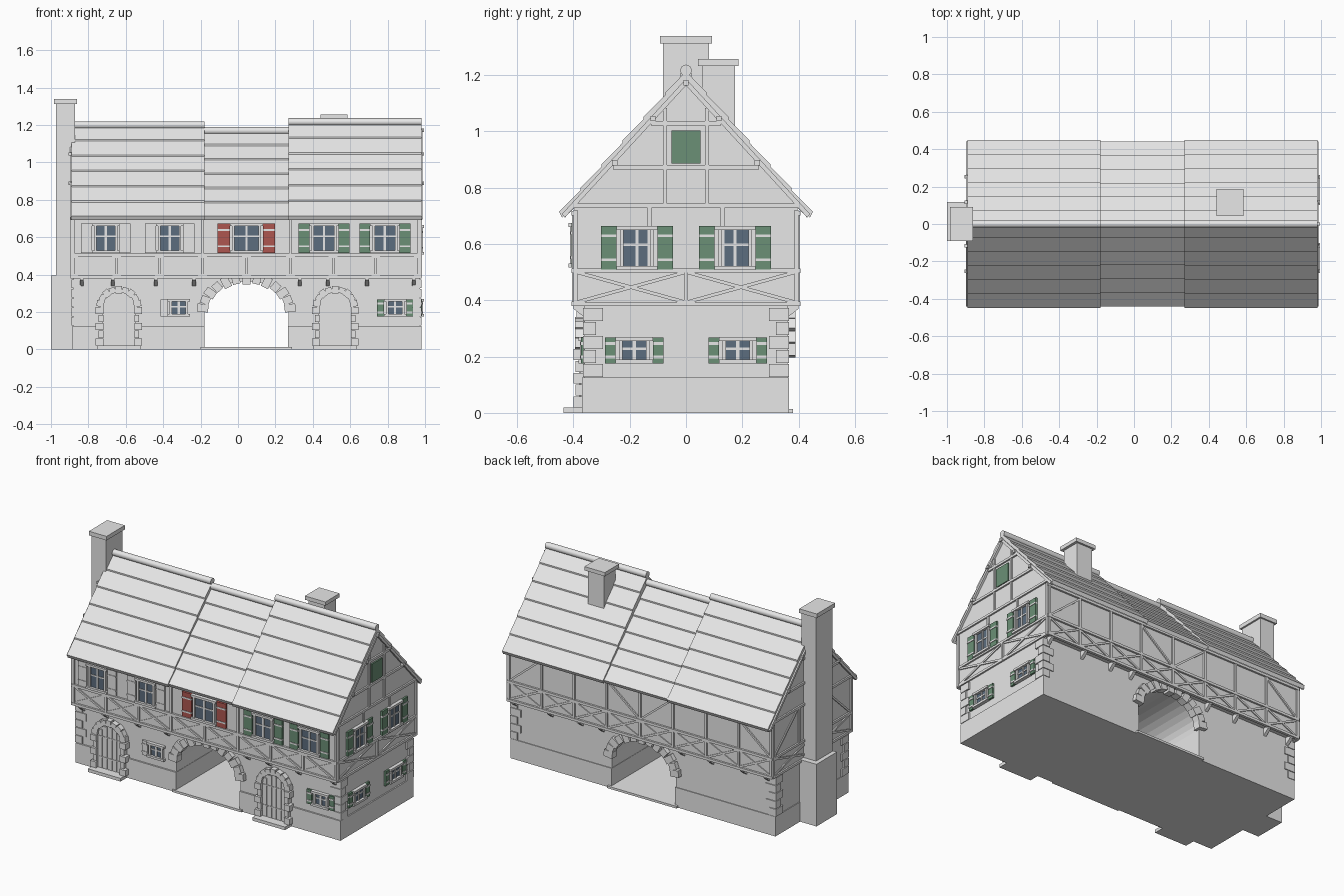
import bpy, bmesh, math
from mathutils import Matrix, Vector

cube = bpy.data.objects.get("Cube")
if cube:
    bpy.data.objects.remove(cube, do_unlink=True)

COLOURS = {"pale_grey": (0.8, 0.8, 0.8), "shutter_green": (0.147, 0.279, 0.181),
           "shutter_red": (0.42, 0.093, 0.08), "glass_blue": (0.107, 0.153, 0.209)}
mats = {}
for key, rgb in COLOURS.items():
    m = bpy.data.materials.new(key)
    m.use_nodes = True
    m.diffuse_color = (*rgb, 1)
    m.node_tree.nodes["Principled BSDF"].inputs["Base Color"].default_value = (*rgb, 1)
    mats[key] = m

GREY, GREEN, RED, GLASS = COLOURS
parts = {}


def mesh_for(name, mat=GREY):
    return parts.setdefault((name, mat), bmesh.new())


def frame(x, y, turn):
    """Wall frame: u runs along the wall, v is up, d points outwards."""
    return (Matrix.Translation((x, y, 0)) @ Matrix.Rotation(math.radians(turn), 4, 'Z')
            @ Matrix.Rotation(math.radians(90), 4, 'X'))


def box(name, lo, hi, M=Matrix(), mat=GREY):
    lo, hi = Vector(lo), Vector(hi)
    T = M @ Matrix.Translation((lo + hi) / 2) @ Matrix.Diagonal((*(hi - lo), 1))
    bmesh.ops.create_cube(mesh_for(name, mat), size=1, matrix=T)


def bar(name, M, a, b, width=0.014, depth=0.012):
    a, b = Vector(a), Vector(b)
    mid, run = (a + b) / 2, b - a
    T = M @ Matrix.Translation((mid.x, mid.y, 0)) @ Matrix.Rotation(math.atan2(run.y, run.x), 4, 'Z')
    h = run.length / 2
    box(name, (-h, -width / 2, -0.005), (h, width / 2, depth), T)


def prism(name, pts, M, depth, mat=GREY):
    bm = mesh_for(name, mat)
    near = [bm.verts.new(M @ Vector((u, v, 0))) for u, v in pts]
    far = [bm.verts.new(M @ Vector((u, v, depth))) for u, v in pts]
    bm.faces.new(near[::-1])
    bm.faces.new(far)
    for i in range(len(pts)):
        j = (i + 1) % len(pts)
        bm.faces.new((near[i], near[j], far[j], far[i]))


def arc(cx, cz, a, b, n):
    return [(cx - a * math.cos(math.pi * i / n), cz + b * math.sin(math.pi * i / n))
            for i in range(n + 1)]


def arch_stones(name, M, cx, cz, a, b, n, size, depth):
    for i in range(n):
        t = math.pi * (i + 0.5) / n
        T = (M @ Matrix.Translation((cx - a * math.cos(t), cz + b * math.sin(t), 0))
             @ Matrix.Rotation(math.pi / 2 - t, 4, 'Z'))
        h = size[1] * (0.5 if i % 2 else 0.62)
        box(name, (-size[0] / 2, -h, -0.02), (size[0] / 2, h, depth), T)


def window(M, u, v, w, h, shutter=None, sw=0.056, sides=(-1, 1)):
    """Pane, frame, cross bars, lintel, sill and striped shutters."""
    a, c = w / 2, h / 2
    box("window_glass", (u - a, v - c, -0.005), (u + a, v + c, 0.006), M, GLASS)
    for s in (-1, 1):
        bar("window_frame", M, (u + s * a, v - c), (u + s * a, v + c), 0.013, 0.016)
        bar("window_frame", M, (u - a - 0.018, v + s * c), (u + a + 0.018, v + s * c), 0.014, 0.022)
    bar("window_frame", M, (u, v - c), (u, v + c), 0.012, 0.011)
    bar("window_frame", M, (u - a, v + c * 0.15), (u + a, v + c * 0.15), 0.008, 0.01)
    if shutter:
        for s in sides:
            m = u + s * (a + 0.018 + sw / 2)
            box("shutter", (m - sw / 2, v - c - 0.006, -0.005), (m + sw / 2, v + c + 0.006, 0.012), M, shutter)
            for k in (-1, 1):
                bar("shutter_batten", M, (m - sw / 2, v + k * c * 0.6), (m + sw / 2, v + k * c * 0.6), 0.01, 0.015)


# Wall frames of the lower and upper storeys
low_front, low_back = frame(0, -0.36, 0), frame(0, 0.36, 180)
front, back = frame(0, -0.395, 0), frame(0, 0.395, 180)
right, left = frame(0.972, 0, 90), frame(-0.885, 0, -90)
MID = 0.045

# Ground storey with arched passage, plinths and passage floor
opening = [(-0.18, 0)] + arc(MID, 0.2, 0.225, 0.165, 16) + [(0.27, 0)]
prism("ground_wall", [(-0.88, 0)] + opening + [(0.972, 0), (0.972, 0.39), (-0.88, 0.39)],
      frame(0, 0.36, 0), 0.72)
for x0, x1 in ((-0.885, -0.178), (0.268, 0.98)):
    box("plinth", (x0, -0.37, 0), (x1, 0.365, 0.125))
box("passage_floor", (-0.2, -0.38, 0), (0.29, 0.38, 0.014))
for M, c in ((low_front, MID), (low_back, -MID)):
    arch_stones("passage_arch_stone", M, c, 0.2, 0.235, 0.178, 13, (0.042, 0.048), 0.028)

# Corner quoins
for x, sx in ((-0.88, -1), (0.972, 1)):
    for y, sy in ((-0.36, -1), (0.36, 1)):
        for i in range(5):
            lx, ly = (0.065, 0.04) if i % 2 else (0.04, 0.065)
            z = 0.127 + i * 0.05
            xs = sorted((x + sx * 0.01, x - sx * lx))
            ys = sorted((y + sy * 0.006, y - sy * ly))
            box("quoin", (xs[0], ys[0], z), (xs[1], ys[1], z + 0.046))

# Roof sections: upper storey body, stepped roof and round ridge
COURSES = 6
for x0, x1, ridge, reach in ((-0.89, -0.18, 1.195, 0.45), (-0.18, 0.27, 1.165, 0.44), (0.27, 0.98, 1.212, 0.45)):
    M = frame(x0, 0, 90)
    eave = 0.705
    slope = (ridge - eave) / reach
    body0, body1 = max(x0, -0.885), min(x1, 0.972)
    top = ridge - 0.03
    knee = top - slope * 0.395
    prism("upper_wall", [(-0.395, 0.385), (0.395, 0.385), (0.395, knee), (0, top), (-0.395, knee)],
          frame(body0, 0, 90), body1 - body0)
    side = []
    for i in range(COURSES):
        for t, lift in ((i / COURSES, 0.009), ((i + 1) / COURSES, 0.0)):
            side.append((-reach * (1 - t), eave + (ridge - eave) * t + lift))
    outline = side + [(-u, v) for u, v in side[-2::-1]]
    outline += [(reach - 0.01, eave - 0.012), (0, ridge - 0.032), (-reach + 0.01, eave - 0.012)]
    prism("roof", outline, M, x1 - x0)
    T = Matrix.Translation(((x0 + x1) / 2, 0, ridge + 0.004)) @ Matrix.Rotation(math.pi / 2, 4, 'Y')
    ring = bmesh.ops.create_cone(mesh_for("ridge_cap"), cap_ends=True, segments=16, radius1=0.02,
                                 radius2=0.02, depth=x1 - x0, matrix=T)
    for f in {f for v in ring["verts"] for f in v.link_faces}:
        f.smooth = len(f.verts) == 4

# Timber framing on the long sides
posts = [-0.878 + 0.2293 * i for i in range(4)] + [0.045] + [0.28 + 0.2283 * i for i in range(4)]
for M, s in ((front, 1), (back, -1)):
    for z in (0.387, 0.505, 0.708):
        bar("timber_rail", M, (s * -0.89, z), (s * 0.978, z), 0.016, 0.012)
    for i, x in enumerate(posts):
        major = s < 0 or i in (0, 3, 5, 8)
        bar("timber_post", M, (s * x, 0.385), (s * x, 0.71 if major else 0.505), 0.014, 0.01)
    for i, (a, b) in enumerate(zip(posts, posts[1:])):
        bar("timber_brace", M, (s * a, 0.392), (s * b, 0.5), 0.012, 0.006)
        bar("timber_brace", M, (s * a, 0.5), (s * b, 0.392), 0.012, 0.007)
        if s < 0 and i in (0, 3, 4, 7):
            lean = (a, b) if i in (0, 4) else (b, a)
            bar("timber_brace", M, (s * lean[0], 0.51), (s * lean[1], 0.7), 0.012, 0.008)
    # Brackets under the overhang
    for x in (-0.835, -0.67, -0.44, -0.235, 0.33, 0.48, 0.69, 0.94):
        P = Matrix.Translation((x - 0.01, 0, 0)) @ frame(0, 0, 90)
        prism("bracket", [(-s * 0.355, 0.335), (-s * 0.4, 0.37), (-s * 0.4, 0.388), (-s * 0.355, 0.388)], P, 0.02)

# Timber framing on both gable ends
for M, ridge in ((right, 1.212), (left, 1.195)):
    for z, w in ((0.387, 0.4), (0.505, 0.4), (0.735, 0.4), (0.872, 0.26), (1.028, 0.125)):
        bar("gable_rail", M, (-w, z), (w, z), 0.015, 0.01)
    for s in (-1, 1):
        bar("gable_post", M, (s * 0.393, 0.385), (s * 0.393, 0.72), 0.014, 0.011)
        bar("gable_post", M, (s * 0.13, 0.505), (s * 0.13, 0.735), 0.014, 0.008)
        bar("gable_post", M, (s * 0.075, 0.735), (s * 0.075, ridge - 0.13), 0.014, 0.008)
        bar("gable_rafter", M, (s * 0.435, 0.7), (0, ridge - 0.038), 0.016, 0.014)
        bar("gable_brace", M, (s * 0.39, 0.392), (0, 0.5), 0.012, 0.006)
        bar("gable_brace", M, (s * 0.39, 0.5), (0, 0.392), 0.012, 0.007)
        if M == left:
            bar("gable_brace", M, (s * 0.38, 0.51), (s * 0.14, 0.73), 0.012, 0.006)
        for u, z in ((0.253, 0.888), (0.117, 1.045)):
            box("purlin_end", (s * u - 0.009, z - 0.009, 0), (s * u + 0.009, z + 0.009, 0.022), M)
    bar("gable_post", M, (0, 0.387), (0, 0.505))
    box("purlin_end", (-0.009, ridge - 0.05, 0), (0.009, ridge - 0.03, 0.022), M)

# Attic hatch
box("attic_hatch", (-0.052, 0.885, -0.005), (0.052, 1.003, 0.009), right, GREEN)

# Windows
for u, w, col, sw in ((-0.707, 0.11, GREY, 0.06), (-0.365, 0.11, GREY, 0.06), (MID, 0.14, RED, 0.066),
                      (0.46, 0.12, GREEN, 0.058), (0.785, 0.12, GREEN, 0.058)):
    window(front, u, 0.595, w, 0.145, col, sw)
for s in (-1, 1):
    window(right, s * 0.174, 0.586, 0.108, 0.142, GREEN)
    window(right, s * 0.184, 0.222, 0.096, 0.08, GREEN, 0.038)
window(low_front, -0.317, 0.222, 0.085, 0.08, GREY, 0.038, (-1,))
window(low_front, 0.84, 0.222, 0.085, 0.08, GREEN, 0.036)

# Arched doors with planks, stone surrounds and steps
for x in (-0.637, 0.52):
    D = low_front @ Matrix.Translation((x, 0, 0))
    prism("door", [(-0.09, 0.0)] + arc(0, 0.23, 0.09, 0.08, 12) + [(0.09, 0.0)], D, 0.014)
    for k in range(-2, 3):
        bar("door_plank", D, (k * 0.034, 0.02), (k * 0.034, 0.295 - 0.008 * k * k), 0.028, 0.019)
    for z in (0.09, 0.22):
        bar("door_hinge", D, (-0.08, z), (0.08, z), 0.008, 0.022)
    arch_stones("door_arch_stone", D, 0, 0.23, 0.1, 0.09, 9, (0.034, 0.032), 0.034)
    for i in range(5):
        z, wide = 0.02 + i * 0.042, 0.124 if i % 2 == 0 else 0.108
        for s in (-1, 1):
            a, b = sorted((s * 0.083, s * wide))
            box("door_jamb_stone", (a, z, -0.01), (b, z + 0.038, 0.04 if i % 2 == 0 else 0.032), D)
    box("door_step", (-0.115, 0, -0.01), (0.115, 0.02, 0.075), D)

# Chimneys
box("chimney_base", (-1.0, -0.09, 0), (-0.87, 0.117, 0.395))
box("end_chimney", (-0.973, -0.082, 0.39), (-0.872, 0.082, 1.315))
box("end_chimney_cap", (-0.985, -0.092, 1.312), (-0.861, 0.092, 1.338))
box("roof_chimney", (0.457, 0.057, 0.95), (0.568, 0.174, 1.235))
box("roof_chimney_cap", (0.441, 0.043, 1.232), (0.585, 0.186, 1.256))

# Turn every part into an object
for (name, mat), bm in parts.items():
    bmesh.ops.recalc_face_normals(bm, faces=bm.faces)
    label = name if mat in (GREY, GLASS) else f"{name}_{mat.split('_')[-1]}"
    mesh = bpy.data.meshes.new(label)
    bm.to_mesh(mesh)
    bm.free()
    mesh.materials.append(mats[mat])
    bpy.context.collection.objects.link(bpy.data.objects.new(label, mesh))
